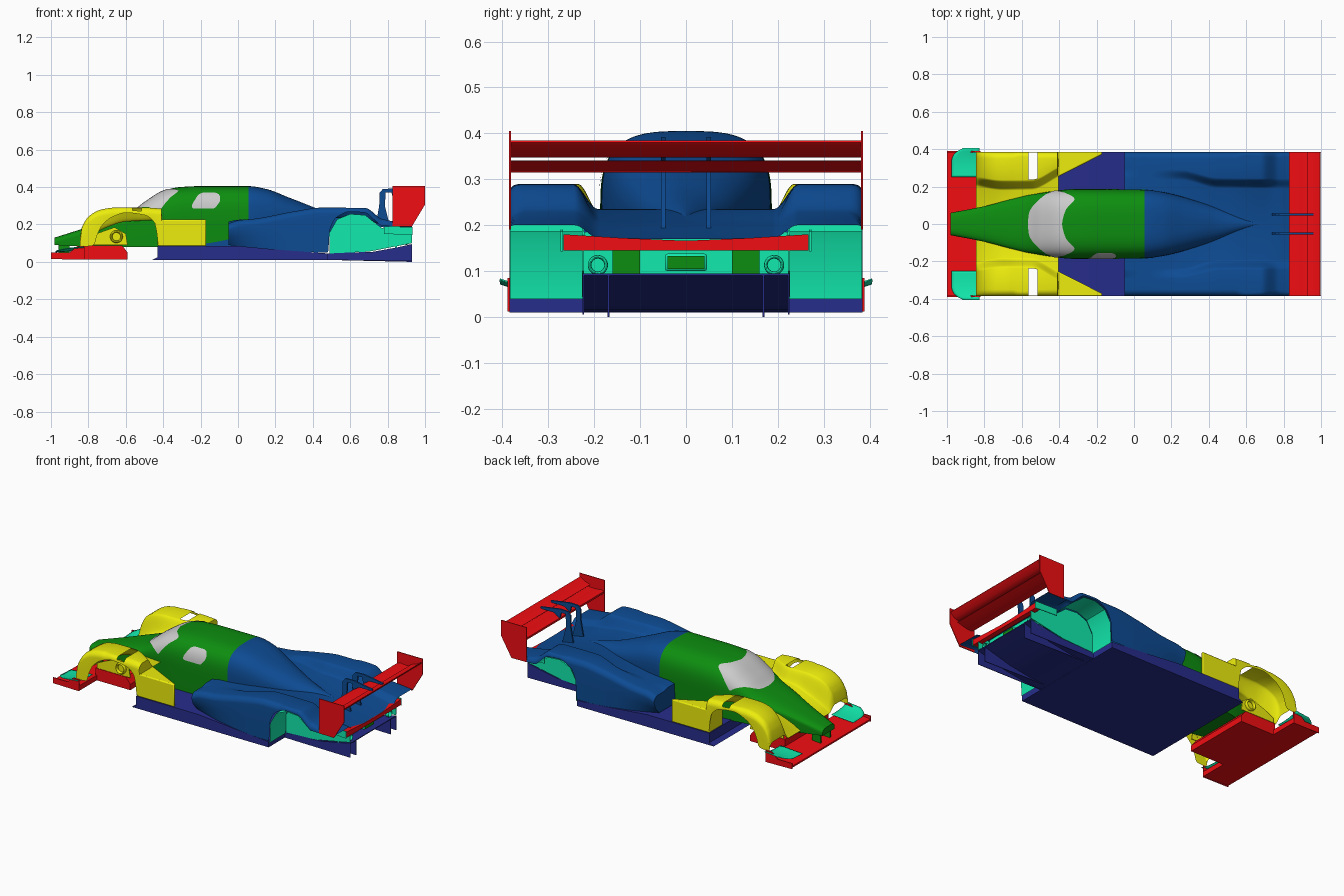
import bpy, bmesh, math

if "Cube" in bpy.data.objects:
    bpy.data.objects.remove(bpy.data.objects["Cube"])

def material(name, r, g, b):
    m = bpy.data.materials.new(name)
    m.diffuse_color = (r, g, b, 1)
    m.use_nodes = True
    m.node_tree.nodes["Principled BSDF"].inputs["Base Color"].default_value = m.diffuse_color
    return m

RED = material("red", .88, .004, .006)
GREEN = material("green", .004, .27, .005)
YELLOW = material("yellow", .85, .85, .004)
BLUE = material("blue", .004, .07, .29)
NAVY = material("navy", .02, .026, .26)
TEAL = material("teal", .006, .82, .42)

def finish(bm, name, mat, smooth=True):
    bmesh.ops.recalc_face_normals(bm, faces=bm.faces)
    me = bpy.data.meshes.new(name)
    bm.to_mesh(me)
    bm.free()
    ob = bpy.data.objects.new(name, me)
    bpy.context.collection.objects.link(ob)
    if mat:
        me.materials.append(mat)
    if smooth:
        bpy.ops.object.select_all(action='DESELECT')
        ob.select_set(True)
        bpy.context.view_layer.objects.active = ob
        bpy.ops.object.shade_smooth_by_angle(angle=math.radians(35))
    return ob

def curve(*pts):
    """Smooth curve without overshoot through (x, value) points."""
    xs, ys = zip(*pts)
    d = [(ys[i+1]-ys[i])/(xs[i+1]-xs[i]) for i in range(len(xs)-1)]
    m = [d[0]] + [2*a*b/(a+b) if a*b > 0 else 0 for a, b in zip(d, d[1:])] + [d[-1]]
    def f(x):
        x = min(max(x, xs[0]), xs[-1])
        i = max(k for k in range(len(d)) if xs[k] <= x)
        h = xs[i+1]-xs[i]
        t = (x-xs[i])/h
        return (ys[i]*(1+2*t)*(1-t)**2 + m[i]*h*t*(1-t)**2
                + ys[i+1]*t*t*(3-2*t) + m[i+1]*h*t*t*(t-1))
    return f

def grid(name, rows, mat, closed=False, caps=(False, False), skip=None):
    bm = bmesh.new()
    vs = [[bm.verts.new(p) for p in r] for r in rows]
    n = len(rows[0])
    for a, b in zip(vs, vs[1:]):
        for j in range(n if closed else n-1):
            q = [a[j], a[(j+1) % n], b[(j+1) % n], b[j]]
            c = sum((v.co for v in q), q[0].co*0)/4
            if not (skip and skip(c)):
                bm.faces.new(q)
    for on, r in zip(caps, (vs[0], vs[-1])):
        if on:
            bm.faces.new(r)
    return finish(bm, name, mat)

def prism(name, pts, axis, lo, hi, mat, both=False, bevel=0):
    """Extrude a profile along an axis; both=True adds the copy across y=0."""
    put = {'x': lambda p, h: (h, p[0], p[1]), 'y': lambda p, h: (p[0], h, p[1]),
           'z': lambda p, h: (p[0], p[1], h)}[axis]
    bm = bmesh.new()
    for s in ((1, -1) if both else (1,)):
        ends = [[bm.verts.new((x, y*s, z)) for x, y, z in (put(p, h) for p in pts)] for h in (lo, hi)]
        bm.faces.new(ends[0])
        bm.faces.new(ends[1])
        for i in range(len(pts)):
            k = (i+1) % len(pts)
            bm.faces.new([ends[0][i], ends[0][k], ends[1][k], ends[1][i]])
    ob = finish(bm, name, mat)
    if bevel:
        md = ob.modifiers.new("bevel", 'BEVEL')
        md.width, md.segments = bevel, 2
    return ob

def box(name, x0, x1, y0, y1, z0, z1, mat, both=False, bevel=0):
    return prism(name, [(x0, y0), (x1, y0), (x1, y1), (x0, y1)], 'z', z0, z1, mat, both, bevel)

def stations(x0, x1, n, extra=()):
    return sorted(set([round(x0+(x1-x0)*i/n, 4) for i in range(n+1)] + list(extra)))

# Central body: width, top, shoulder, bottom and squareness along x
W = curve((-.98, .06), (-.8, .095), (-.56, .155), (-.3, .187), (.055, .184), (.15, .172), (.35, .118), (.52, .06), (.68, .005))
T = curve((-.98, .13), (-.875, .163), (-.7, .22), (-.57, .266), (-.5, .318), (-.39, .383), (-.31, .4),
          (-.2, .405), (.055, .405), (.15, .39), (.27, .345), (.36, .31), (.45, .275), (.58, .24), (.68, .215))
S = curve((-.98, .1), (-.6, .205), (-.4, .23), (.1, .235), (.68, .19))
B = curve((-.98, .09), (-.75, .08), (.06, .08), (.3, .14), (.68, .16))
E = curve((-.98, 3), (-.6, 2.6), (-.3, 3.1), (.1, 3.2), (.4, 2.2), (.68, 2))

def hull(x, th, off=0):
    e, s = 2/E(x), math.sin(th)
    y = W(x)*math.copysign(abs(s)**e, s)
    return (x, y+off*s, S(x)+(T(x)-S(x))*max(math.cos(th), 0)**e+off*math.cos(th))

def hull_part(name, x0, x1, mat):
    rows = []
    for x in stations(x0, x1, 50):
        r = [hull(x, math.pi*(i/40-.5)) for i in range(41)]
        rows.append(r + [(x, W(x)*.96, B(x)), (x, -W(x)*.96, B(x))])
    grid(name, rows, mat, True, (True, True))

hull_part("cockpit_and_nose", -.98, .055, GREEN)
hull_part("engine_cover", .055, .68, BLUE)

# Windshield: patch lying on the hull between two edge curves
front = curve((0, -.568), (.2, -.561), (.35, -.545), (.5, -.52), (.65, -.493), (.8, -.468), (1, -.43))
back = curve((0, -.385), (.2, -.362), (.436, -.318), (.7, -.365), (1, -.42))
grid("windshield", [[hull(front(abs(v))+(back(abs(v))-front(abs(v)))*u/12, v*1.4, .003) for u in range(13)]
                    for v in [i/24-1 for i in range(49)]], None)

# Side window, only on the -y side
def hull_y(x, z):
    k = (z-S(x))/(T(x)-S(x))
    return -W(x)*(1-k**E(x))**(1/E(x))-.003
left = curve((.285, -.24), (.295, -.247), (.34, -.225), (.362, -.208), (.37, -.19))
right = curve((.285, -.13), (.295, -.117), (.335, -.095), (.36, -.1), (.37, -.12))
grid("side_window", [[(x, hull_y(x, z), z) for x in [left(z)+(right(z)-left(z))*u/8 for u in range(9)]]
                     for z in [.285+.085*i/12 for i in range(13)]], None)

# Fendered bodywork: low deck in the middle, raised fender outside, side down to the wheel arch
def bodywork(name, xs, deck, fender, inner, low, tuck, mat, caps, skip=None):
    rows = []
    for x in xs:
        d, f, yi, lo, out = deck(x), fender(x), inner(x), low(x), .385
        half = [(0, d)]
        for k in range(11):
            t = k/10
            half.append((yi-.03+.055*t, d+(f-d)*t*t*(3-2*t)))
        r = max(.002, min(.035, .9*(f-lo)))
        for k in range(8):
            a = math.pi/2*k/7
            half.append((out-r+r*math.sin(a), f-r+r*math.cos(a)))
        z = f-r
        half += [(out-tuck(x)*.3, (z+lo)/2), (out-tuck(x), lo)]
        rows.append([(x, -y, z) for y, z in reversed(half[1:])] + [(x, y, z) for y, z in half])
    grid(name, rows, mat, False, caps, skip)

bodywork("front_fenders", stations(-.845, -.405, 44, (-.565, -.516, -.812, -.428, -.41)),
         curve((-.845, .095), (-.8, .13), (-.7, .185), (-.6, .215), (-.405, .225)),
         curve((-.845, .13), (-.835, .185), (-.79, .25), (-.73, .28), (-.66, .29), (-.5, .29), (-.41, .284), (-.405, .226)),
         curve((-.845, .23), (-.7, .21), (-.55, .212), (-.405, .28)),
         curve((-.845, .08), (-.77, .088), (-.758, .13), (-.73, .19), (-.68, .235), (-.6, .262), (-.5, .25),
               (-.44, .2), (-.428, .1), (-.405, .09)),
         lambda x: 0, YELLOW, (False, False),
         lambda c: -.565 < c.x < -.516 and abs(c.y) > .27 and c.z > .272)

ARCH = [(.483, .06), (.49, .17), (.53, .24), (.6, .268), (.68, .262), (.74, .215), (.77, .192), (.93, .188)]
bodywork("sidepods_and_rear_fenders", stations(-.05, .93, 90, (.478, .483, .49)),
         curve((-.05, .215), (0, .225), (.3, .235), (.5, .235), (.75, .205), (.93, .17)),
         curve((-.05, .205), (.0, .222), (.1, .232), (.3, .27), (.45, .29), (.68, .288), (.77, .23), (.93, .2)),
         curve((-.05, .27), (.25, .265), (.45, .222), (.93, .218)),
         curve((-.05, .09), (.1, .075), (.478, .05), *ARCH),
         curve((-.05, .05), (.15, .012), (.35, 0), (.93, 0)), BLUE, (True, False))
box("tub_side", -.17, .1, -.18, .18, .08, .232, BLUE)

# Yellow panels behind the front wheels and inner wheel liner with brake duct
prism("front_fender_tail", [(-.43, .25), (-.43, .385), (-.17, .385), (-.17, .372), (-.41, .25)], 'z',
      .085, .226, YELLOW, True, .008)
prism("front_wheel_liner", [(-.82, .09), (-.82, .12), (-.76, .15), (-.66, .185), (-.6, .15), (-.59, .09)], 'y',
      .209, .215, YELLOW, True)
def ring(name, center, r, axis, depth, mat):
    for s in (1, -1):
        bpy.ops.mesh.primitive_torus_add(major_radius=r, minor_radius=r*.22, major_segments=32, minor_segments=10,
                                         location=(center[0], s*center[1], center[2]),
                                         rotation=(math.pi/2, 0, 0) if axis == 'y' else (0, math.pi/2, 0))
        ob = bpy.context.object
        ob.name = name
        ob.scale.z = depth
        ob.data.materials.append(mat)
        bpy.ops.object.shade_smooth()
ring("brake_duct", (-.65, .22, .135), .028, 'y', 2, YELLOW)

# Floor, rising diffuser and its side fences
prism("floor", [(-.46, .01), (-.43, .025), (-.43, .085), (0, .085), (.25, .062), (.48, .045), (.48, .01)], 'y',
      -.385, .385, NAVY)
prism("diffuser", [(.46, .01), (.6, .016), (.75, .04), (.93, .09), (.93, .095), (.75, .055), (.46, .045)], 'y',
      -.225, .225, NAVY)
prism("diffuser_fence", [(.47, .01), (.93, .005), (.93, .092), (.7, .05), (.47, .04)], 'y', .222, .226, NAVY, True)
prism("diffuser_strake", [(.5, .01), (.93, 0), (.93, .09), (.7, .035)], 'y', .167, .171, NAVY, True)

# Rear wheel wells, open towards the back
prism("rear_well_wall", [(x, z-.012) for x, z in ARCH[1:]] + [(.93, .1), (.7, .055), (.49, .045)], 'y',
      .222, .227, TEAL, True)
prism("rear_well_tail", [(.78, .15), (.78, .19), (.934, .186), (.934, .143)], 'y', .268, .273, TEAL, True)
for s in (1, -1):
    grid("rear_well_liner", [[(x, s*.226, z-.006), (x, s*.383, z-.006)]
                             for x, z in [(.486, .045)] + ARCH[1:7]], TEAL)

# Rear opening: back panel, vents, crash box, exhausts
box("rear_panel", .84, .85, -.222, .222, .07, .185, TEAL)
box("crash_box_frame", .84, .9, -.046, .046, .1, .138, TEAL, bevel=.006)
box("crash_box", .88, .905, -.04, .04, .105, .133, GREEN)
box("rear_vent", .845, .87, .1, .16, .095, .15, GREEN, True)
ring("exhaust", (.9, .192, .113), .018, 'x', 3, TEAL)
prism("rear_lip", [(-.267, .145), (.267, .145), (.267, .18), (.14, .172), (0, .166), (-.14, .172), (-.267, .18)], 'x',
      .9, .932, RED)

# Rear wing with end plates and swan-neck mounts
prism("wing_end_plate", [(.826, .19), (.826, .405), (1, .405), (1, .307), (.93, .19)], 'y', .381, .386, RED, True)
prism("wing_main", [(.83, .336), (.85, .341), (.89, .336), (.945, .339), (.945, .336), (.89, .32), (.85, .315),
                    (.835, .32)], 'y', -.383, .383, RED)
prism("wing_flap", [(.925, .352), (.94, .357), (.965, .366), (.995, .384), (.997, .38), (.97, .355), (.945, .347),
                    (.93, .347)], 'y', -.383, .383, RED)
prism("wing_mount", [(.735, .19), (.755, .3), (.757, .37), (.775, .39), (.83, .392), (.96, .372), (.96, .362),
                     (.87, .36), (.83, .335), (.82, .372), (.79, .372), (.785, .3), (.815, .18)],
      'y', .045, .055, BLUE, True)

# Front splitter, its side plates and dive planes
prism("splitter", [(-1, .022), (-.9, .014), (-.82, .014), (-.82, .045), (-.9, .04), (-1, .032)], 'y', -.388, .388, RED)
prism("splitter_center", [(-.83, .014), (-.59, .014), (-.59, .05), (-.62, .088), (-.83, .088)], 'y', -.215, .215, RED)
prism("splitter_side", [(-1, .015), (-.82, .012), (-.82, .085), (-.86, .085), (-.9, .05), (-1, .05)], 'y',
      .383, .389, RED, True)
for s in (1, -1):
    rows = []
    for i in range(13):
        t = i/12
        y = .25+.155*t
        x0 = -.975+.06*max(0, (t-.55)/.45)**2.5
        rows.append([(x0+(-.825-x0)*u/6, s*y, .054+.01*u/6+.02*t**3) for u in range(7)])
    ob = grid("dive_plane", rows, TEAL)
    md = ob.modifiers.new("thickness", 'SOLIDIFY')
    md.thickness = .003

# Nose pillars standing on the splitter
box("nose_pillar", -.96, -.9, .04, .05, .03, .11, GREEN, True)
